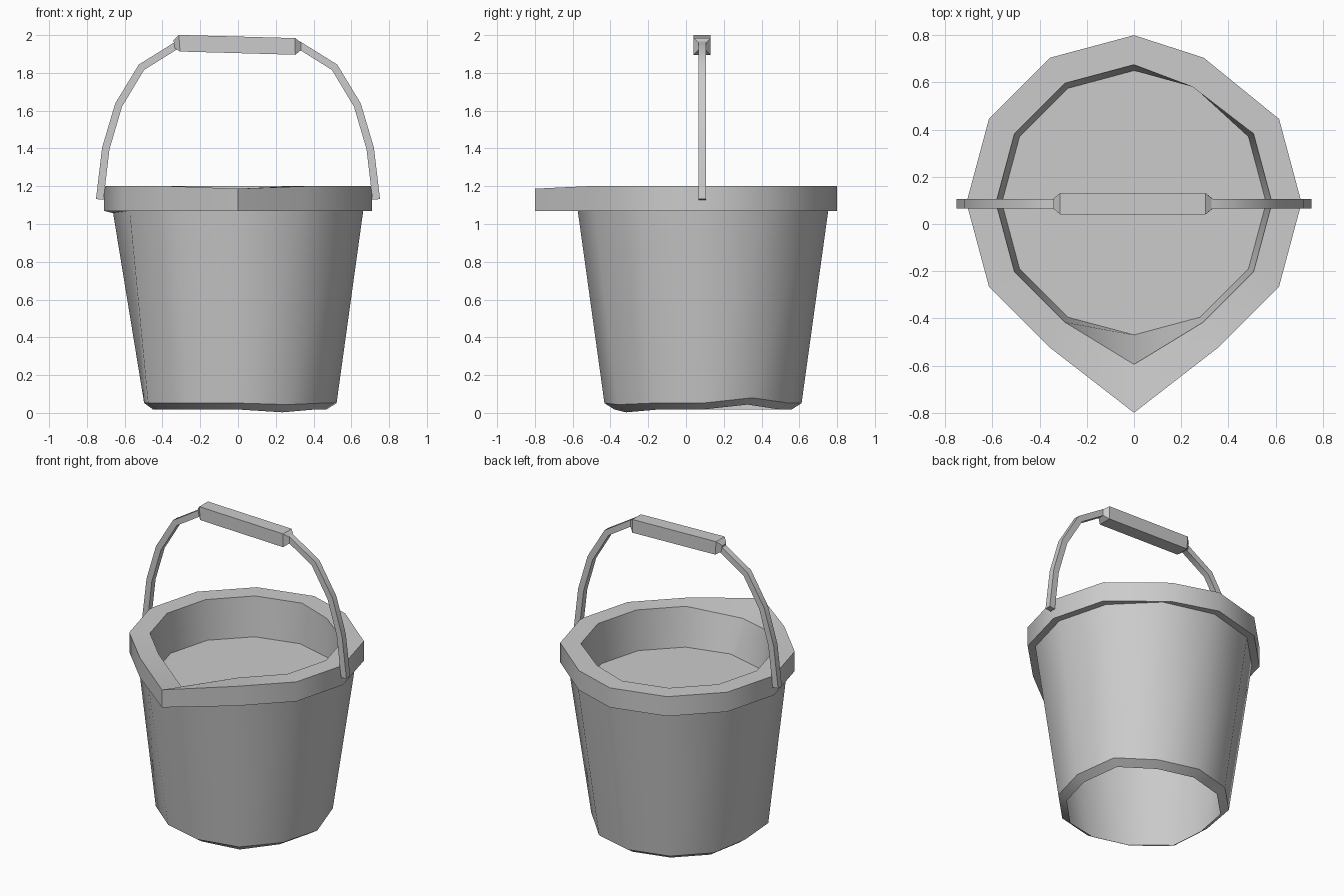
import bpy
import math
from mathutils import Vector

cube = bpy.data.objects.get("Cube")
if cube:
    bpy.data.objects.remove(cube, do_unlink=True)

SIDES = 12
CENTRE_Y = 0.09
FRONT = 9  # index of the vertex facing -y

grey = bpy.data.materials.new("plain grey")
grey.use_nodes = True
colour = (0.6, 0.6, 0.6, 1)
grey.diffuse_color = colour
grey.node_tree.nodes["Principled BSDF"].inputs["Base Color"].default_value = colour


def make_object(name, verts, faces, smooth_angle):
    mesh = bpy.data.meshes.new(name)
    mesh.from_pydata(verts, [], faces)
    mesh.materials.append(grey)
    obj = bpy.data.objects.new(name, mesh)
    bpy.context.collection.objects.link(obj)
    bpy.ops.object.select_all(action="DESELECT")
    obj.select_set(True)
    bpy.context.view_layer.objects.active = obj
    bpy.ops.object.shade_smooth_by_angle(angle=math.radians(smooth_angle))
    return obj


def skin(rings, sides, cap_start, cap_end):
    """Join consecutive rings of vertices with quads."""
    faces = []
    for r in range(rings - 1):
        for i in range(sides):
            j = (i + 1) % sides
            a, b = r * sides, (r + 1) * sides
            faces.append((a + i, a + j, b + j, b + i))
    if cap_start:
        faces.append(tuple(reversed(range(sides))))
    if cap_end:
        faces.append(tuple(range((rings - 1) * sides, rings * sides)))
    return faces


def lathe(name, profile, tweaks, smooth_angle, cap_end=False):
    """Profile of (radius, z); tweaks shift single vertices by (ring, side)."""
    verts = []
    for r, (radius, z) in enumerate(profile):
        for i in range(SIDES):
            a = math.tau * i / SIDES
            p = Vector((radius * math.cos(a), CENTRE_Y + radius * math.sin(a), z))
            verts.append(p + Vector(tweaks.get((r, i), (0, 0, 0))))
    faces = skin(len(profile), SIDES, False, cap_end)
    return make_object(name, verts, faces, smooth_angle)


def sweep(name, path, smooth_angle):
    """Square bar along (x, z, half height, half depth) stations."""
    points = [Vector((x, 0, z)) for x, z, h, d in path]
    verts = []
    for k, (x, z, h, d) in enumerate(path):
        ahead = points[min(k + 1, len(points) - 1)] - points[k]
        behind = points[k] - points[max(k - 1, 0)]
        tangent = (ahead.normalized() + behind.normalized()).normalized()
        up = Vector((-tangent.z, 0, tangent.x)) * h
        side = Vector((0, d, 0))
        centre = points[k] + Vector((0, 0.086, 0))
        verts += [centre + up + side, centre + up - side,
                  centre - up - side, centre - up + side]
    return make_object(name, verts, skin(len(path), 4, True, True), smooth_angle)


# Tapered single-walled body, open underneath, with an uneven chamfered foot
lathe("bucket_body", [(0.47, 0.018), (0.522, 0.052), (0.663, 1.07)],
      {(0, 1): (0, 0, 0.026), (1, 1): (0, 0, 0.028),
       (0, 10): (0, 0, -0.015), (1, 10): (0, 0, -0.008),
       (0, 6): (0.02, 0, 0), (1, 6): (0.025, 0, 0),
       (0, 7): (-0.022, -0.012, 0), (1, 7): (-0.024, -0.014, 0)},
      smooth_angle=40)

# Rim with pouring spout dipping inward, inner wall and raised floor
lathe("bucket_rim_and_floor",
      [(0.663, 1.07), (0.71, 1.07), (0.71, 1.2), (0.585, 1.2), (0.56, 0.94)],
      {(1, FRONT): (0, -0.18, 0), (2, FRONT): (0, -0.18, -0.013),
       (3, FRONT): (0, -0.1, -0.07),
       (0, 6): (0, 0, -0.012),
       (1, 2): (-0.06, 0, 0), (2, 2): (-0.06, 0, 0),
       (3, 2): (-0.045, -0.015, 0), (4, 2): (-0.03, 0.01, 0)},
      smooth_angle=50, cap_end=True)

# Arched handle
BAR = (0.02, 0.02)
arch = [(0.732, 1.13), (0.7, 1.4), (0.632, 1.63), (0.511, 1.83), (0.325, 1.946)]
left_half = [(-x, z, *BAR) for x, z in arch]
right_half = [(x, z, *BAR) for x, z in reversed(arch)]
sweep("handle_arch", left_half + right_half, smooth_angle=40)

# Grip with tapered ends
sweep("handle_grip", [(-0.338, 1.952, 0.021, 0.021), (-0.31, 1.957, 0.044, 0.045),
                      (0.303, 1.94, 0.044, 0.045), (0.333, 1.941, 0.021, 0.021)],
      smooth_angle=30)
